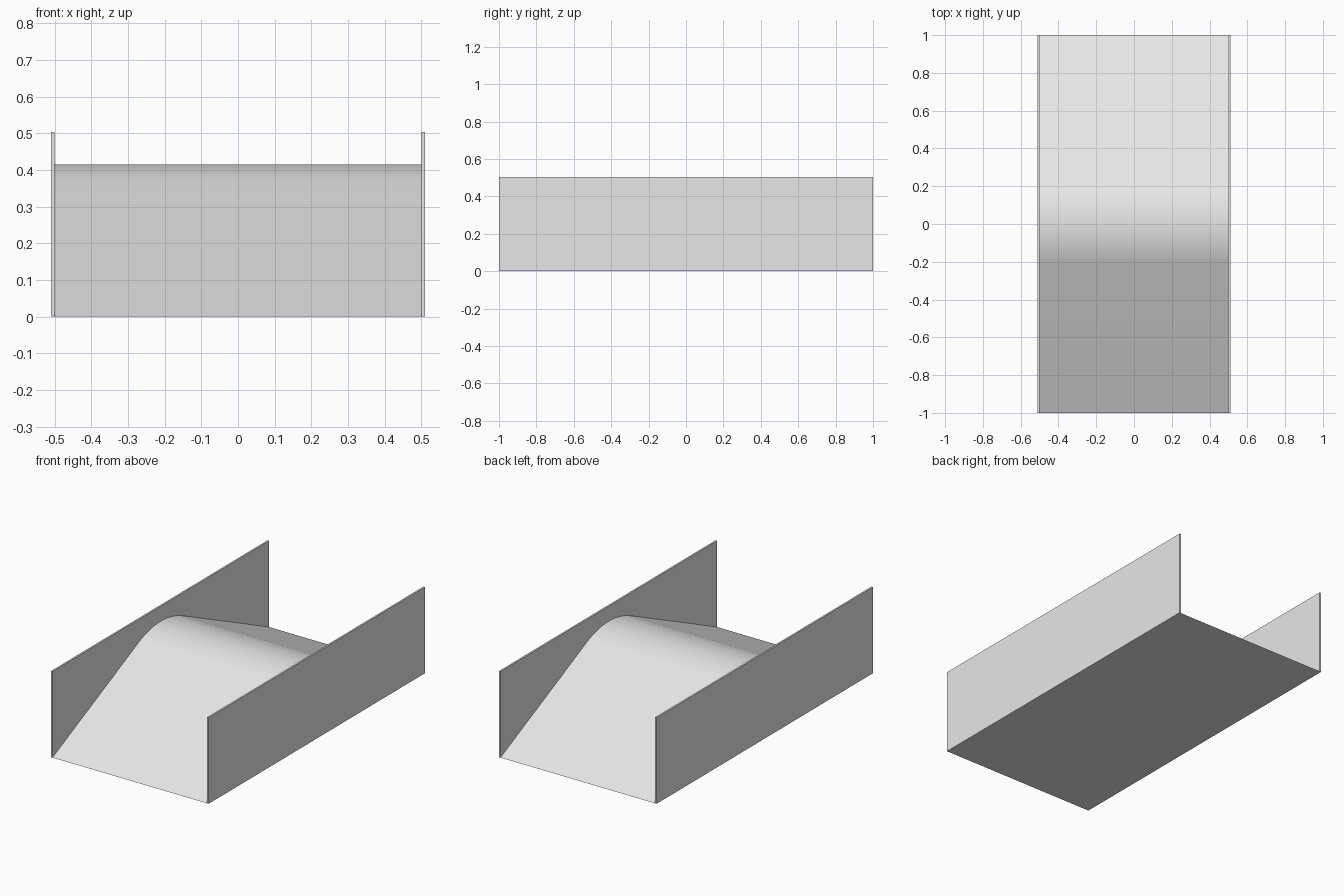
import bpy
import bmesh
from math import sin, cos, tan, atan

cube = bpy.data.objects.get("Cube")
if cube:
    bpy.data.objects.remove(cube, do_unlink=True)

HALF_LENGTH = 1.0
HALF_WIDTH = 0.5
WALL_THICKNESS = 0.01
WALL_HEIGHT = 0.504
CREST_HALF = 0.2           # half length of the rounded crest
SLOPE = atan(0.464)        # angle of the straight ramps
CREST_STEPS = 32

grey = bpy.data.materials.new("light grey")
grey.use_nodes = True
grey.diffuse_color = (0.8, 0.8, 0.8, 1)
grey.node_tree.nodes["Principled BSDF"].inputs["Base Color"].default_value = (0.8, 0.8, 0.8, 1)


def extrude_profile(name, profile, x_start, x_end):
    """Solid made by sweeping a closed (y, z) profile along x."""
    bm = bmesh.new()
    face = bm.faces.new([bm.verts.new((x_start, y, z)) for y, z in profile])
    swept = bmesh.ops.extrude_face_region(bm, geom=[face])["geom"]
    moved = [v for v in swept if isinstance(v, bmesh.types.BMVert)]
    bmesh.ops.translate(bm, verts=moved, vec=(x_end - x_start, 0, 0))
    bmesh.ops.recalc_face_normals(bm, faces=bm.faces)
    mesh = bpy.data.meshes.new(name)
    bm.to_mesh(mesh)
    bm.free()
    mesh.materials.append(grey)
    obj = bpy.data.objects.new(name, mesh)
    bpy.context.collection.objects.link(obj)
    return obj


# Ramp: two straight slopes joined by a tangent arc at the crest
radius = CREST_HALF / sin(SLOPE)
arc_base = (HALF_LENGTH - CREST_HALF) * tan(SLOPE)
profile = [(-HALF_LENGTH, 0)]
for i in range(CREST_STEPS + 1):
    a = SLOPE * (2 * i / CREST_STEPS - 1)
    profile.append((radius * sin(a), arc_base + radius * (cos(a) - cos(SLOPE))))
profile.append((HALF_LENGTH, 0))
ramp = extrude_profile("ramp", profile, -HALF_WIDTH, HALF_WIDTH)

bpy.ops.object.select_all(action="DESELECT")
ramp.select_set(True)
bpy.context.view_layer.objects.active = ramp
bpy.ops.object.shade_smooth_by_angle()

# Thin side walls
wall = [(-HALF_LENGTH, 0), (HALF_LENGTH, 0), (HALF_LENGTH, WALL_HEIGHT), (-HALF_LENGTH, WALL_HEIGHT)]
for name, side in (("left_wall", 1), ("right_wall", -1)):
    extrude_profile(name, wall, side * HALF_WIDTH, side * (HALF_WIDTH + WALL_THICKNESS))
